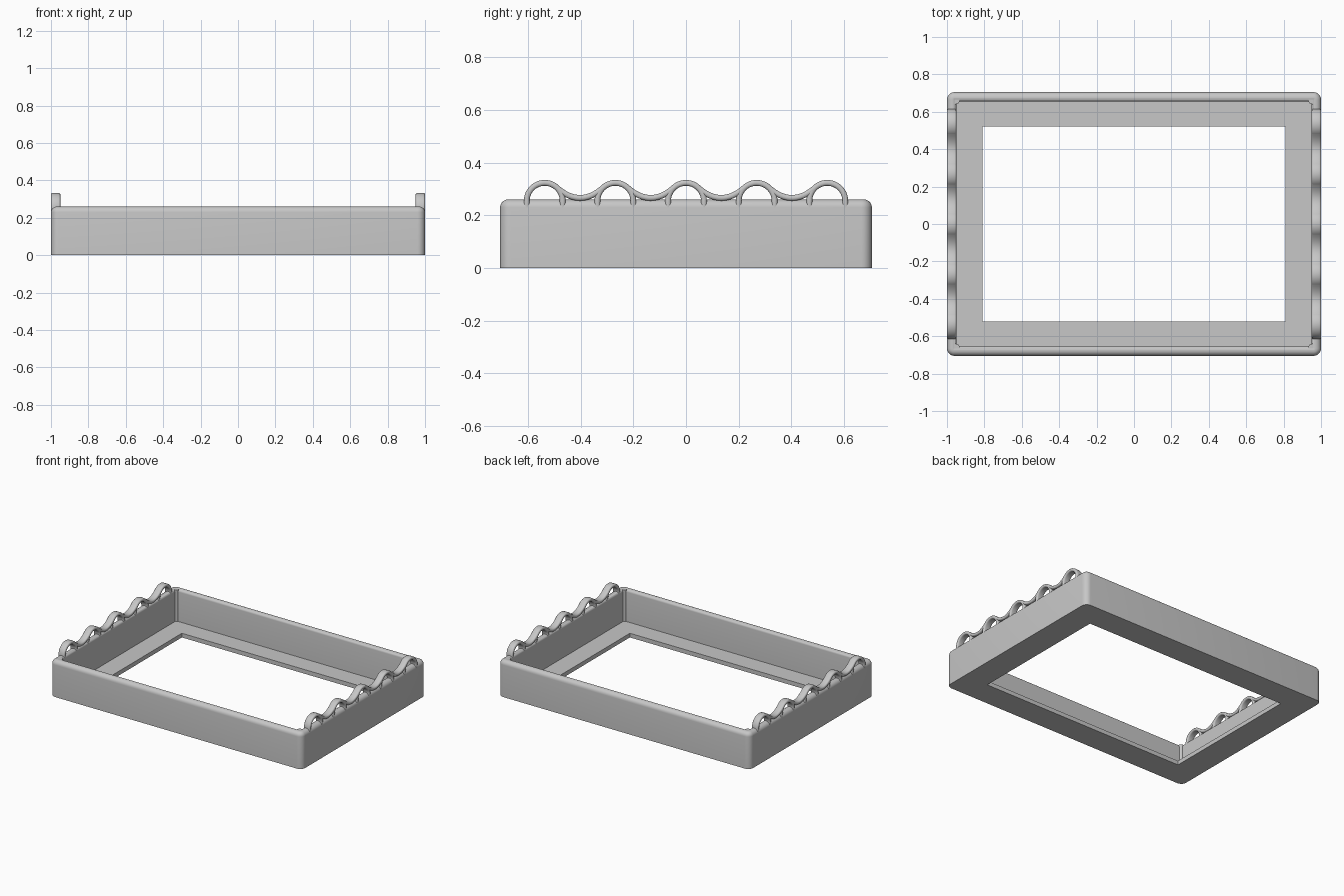
import bpy, bmesh, math
from mathutils import Vector

cube = bpy.data.objects.get("Cube")
if cube:
    bpy.data.objects.remove(cube, do_unlink=True)

grey = bpy.data.materials.new("plain grey")
grey.use_nodes = True
colour = (0.57, 0.57, 0.57, 1)
grey.diffuse_color = colour
grey.node_tree.nodes["Principled BSDF"].inputs["Base Color"].default_value = colour

HX, HY, HEIGHT = 1.0, 0.705, 0.26
WALL, FLOOR, CORNER = 0.05, 0.03, 0.04


def rounded_rect(hx, hy, r, steps=6):
    """Counter-clockwise outline with rounded corners."""
    pts = []
    for k, (sx, sy) in enumerate([(1, 1), (-1, 1), (-1, -1), (1, -1)]):
        for i in range(steps + 1):
            a = math.pi / 2 * (k + i / steps)
            pts.append((sx * (hx - r) + r * math.cos(a), sy * (hy - r) + r * math.sin(a)))
    return pts


def loft(bm, rings, closed):
    """Skin rings of points, either round in a loop or capped at the ends."""
    loops = [[bm.verts.new(p) for p in ring] for ring in rings]
    n = len(loops[0])
    pairs = list(zip(loops, loops[1:] + loops[:1]))
    for a, b in pairs if closed else pairs[:-1]:
        for i in range(n):
            j = (i + 1) % n
            bm.faces.new((a[i], a[j], b[j], b[i]))
    if not closed:
        bm.faces.new(loops[0])
        bm.faces.new(loops[-1])


def finish(name, bm):
    bmesh.ops.remove_doubles(bm, verts=bm.verts, dist=1e-5)
    bmesh.ops.recalc_face_normals(bm, faces=bm.faces)
    mesh = bpy.data.meshes.new(name)
    bm.to_mesh(mesh)
    bm.free()
    mesh.materials.append(grey)
    obj = bpy.data.objects.new(name, mesh)
    bpy.context.collection.objects.link(obj)
    bpy.ops.object.select_all(action='DESELECT')
    obj.select_set(True)
    bpy.context.view_layer.objects.active = obj
    bpy.ops.object.shade_smooth_by_angle(angle=math.radians(35))


# Tray frame: wall with rounded rim, and a floor flange around the opening
profile = [(0, 0)]
for centre, radius, start in ((0.03, 0.03, 180), (0.032, 0.018, 90)):
    for i in range(7):
        a = math.radians(start - 15 * i)
        profile.append((centre + radius * math.cos(a), HEIGHT - radius + radius * math.sin(a)))
profile.append((WALL, FLOOR))
rings = [[(x, y, z) for x, y in rounded_rect(HX - d, HY - d, max(CORNER - d, 0))]
         for d, z in profile]
for z in (FLOOR, 0):
    rings.append([(x, y, z) for x, y in rounded_rect(0.81, 0.52, 0)])
bm = bmesh.new()
loft(bm, rings, True)
finish("tray_frame", bm)

# Slim round posts in the inner corners
for sx, side in ((1, "left"), (-1, "right")):
    for sy, end in ((1, "back"), (-1, "front")):
        bm = bmesh.new()
        loft(bm, [[(sx * 0.953 + x, sy * 0.66 + y, z) for x, y in rounded_rect(0.02, 0.02, 0.02, 4)]
                  for z in (FLOOR / 2, HEIGHT - 0.002)], False)
        finish(f"{end}_{side}_corner_post", bm)


def ribbon(bm, path, x):
    """Sweep a soft-edged strip along a (y, z) path."""
    path = [Vector(p) for p in path]
    rings = []
    for i, p in enumerate(path):
        t = (path[min(i + 1, len(path) - 1)] - path[max(i - 1, 0)]).normalized()
        nrm = Vector((-t.y, t.x))
        rings.append([(x + u, p.x + nrm.x * v, p.y + nrm.y * v)
                      for u, v in rounded_rect(0.025, 0.011, 0.009, 3)])
    loft(bm, rings, False)


# Scalloped rails: five arches joined by sagging links
PITCH, RADIUS, BASE = 0.268, 0.068, 0.255
arc = [math.pi * i / 24 for i in range(25)]
for sx, side in ((1, "left"), (-1, "right")):
    bm = bmesh.new()
    for k in range(-2, 3):
        y = k * PITCH
        arch = [(y - RADIUS * math.cos(a), BASE + RADIUS * math.sin(a)) for a in arc]
        ribbon(bm, [(y - RADIUS, 0.23)] + arch + [(y + RADIUS, 0.23)], sx * 0.975)
        if k < 2:
            mid, half = y + PITCH / 2, 0.086
            sag = [(mid + half * t / 8, 0.266 + 0.037 * (t / 8) ** 2) for t in range(-8, 9)]
            ribbon(bm, sag, sx * 0.975)
    finish(f"{side}_scalloped_rail", bm)
